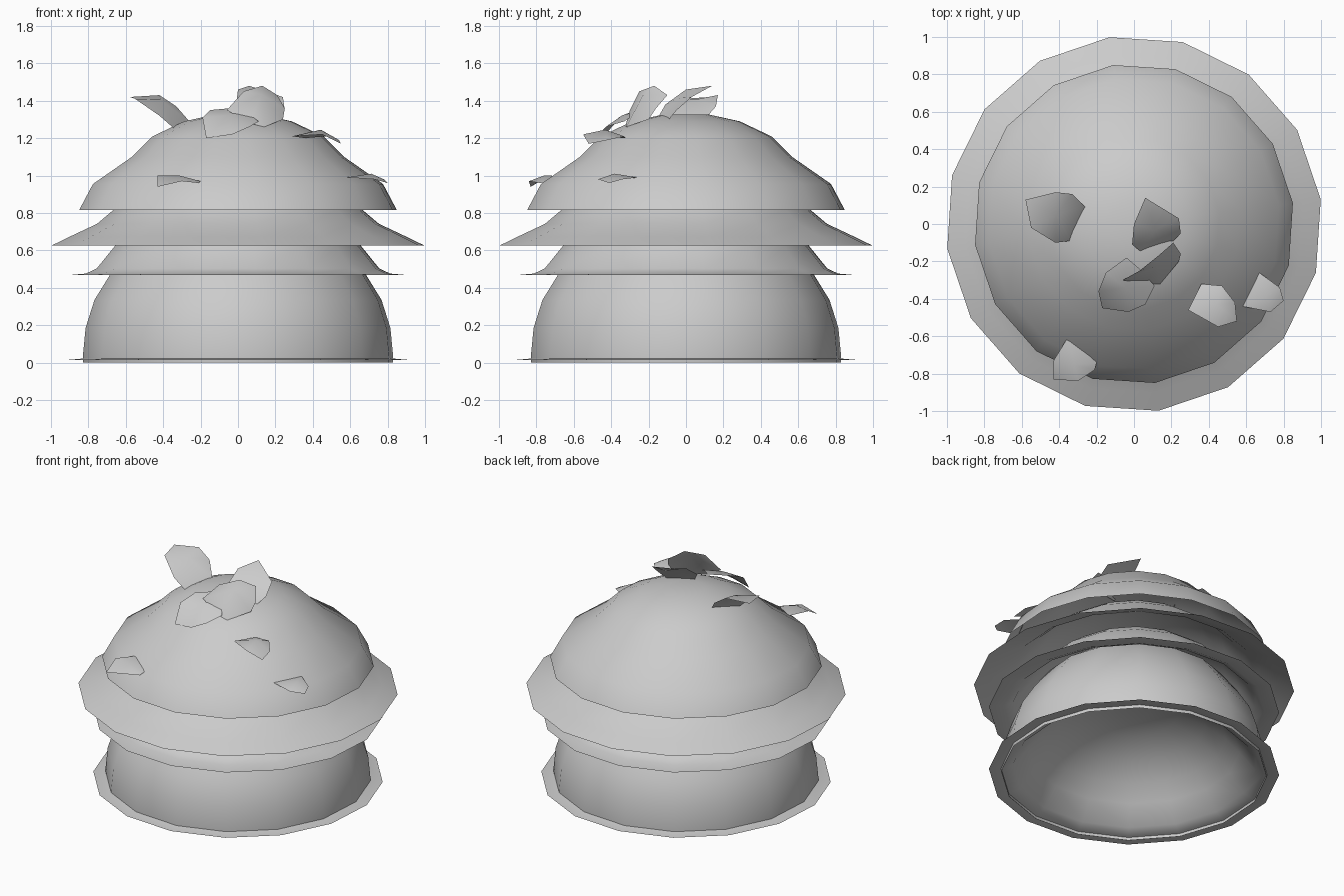
import bpy, bmesh, math
from mathutils import Vector

cube = bpy.data.objects.get("Cube")
if cube:
    bpy.data.objects.remove(cube, do_unlink=True)

SIDES = 16
PHASE = math.radians(7.5)

grey = bpy.data.materials.new("plain_grey")
grey.use_nodes = True
colour = (0.6, 0.6, 0.6, 1)
grey.diffuse_color = colour
grey.node_tree.nodes["Principled BSDF"].inputs["Base Color"].default_value = colour


def finish(name, bm):
    """Turn a bmesh into a smooth shaded object."""
    mesh = bpy.data.meshes.new(name)
    bm.to_mesh(mesh)
    bm.free()
    mesh.materials.append(grey)
    obj = bpy.data.objects.new(name, mesh)
    bpy.context.collection.objects.link(obj)
    bpy.ops.object.select_all(action="DESELECT")
    obj.select_set(True)
    bpy.context.view_layer.objects.active = obj
    bpy.ops.object.shade_smooth_by_angle(angle=math.radians(60))
    return obj


def dome(name, profile, base=0.0):
    """Spin a bottom-to-top (radius, height) profile around z and close its crown."""
    bm = bmesh.new()
    rings = []
    for radius, height in profile:
        ring = []
        for i in range(SIDES):
            a = PHASE + math.tau * i / SIDES
            ring.append(bm.verts.new((radius * math.cos(a), radius * math.sin(a), base + height)))
        rings.append(ring)
    for low, high in zip(rings, rings[1:]):
        for i in range(SIDES):
            j = (i + 1) % SIDES
            bm.faces.new((low[i], low[j], high[j], high[i]))
    bm.faces.new(rings[-1])
    return finish(name, bm)


def scrap(name, outline, lift=0.03):
    """Thin curled leaf: outline in hundredths, fanned to a raised middle."""
    bm = bmesh.new()
    points = [Vector(p) / 100 for p in outline]
    middle = sum(points, Vector()) / len(points)
    centre = bm.verts.new(middle + Vector((0, 0, lift)))
    rim = [bm.verts.new(p) for p in points]
    for a, b in zip(rim, rim[1:] + rim[:1]):
        bm.faces.new((centre, a, b))
    bm.normal_update()
    if sum(f.normal.z for f in bm.faces) < 0:
        bmesh.ops.reverse_faces(bm, faces=bm.faces[:])
    return finish(name, bm)


# Bottom bun: tall open dome
dome("bottom_bun", [(.835, 0), (.837, .03), (.822, .185), (.774, .335), (.69, .47),
                    (.585, .61), (.43, .72), (.28, .785), (.12, .815)])

# Two matching brimmed hats: one lining the bun, one lying over it
brimmed = [(.913, 0), (.82, .008), (.762, .035), (.665, .154), (.58, .25),
           (.45, .345), (.28, .42), (.1, .445)]
dome("foot_filling", brimmed, .015)
dome("lower_filling", brimmed, .468)

# Wide sloping filling
dome("upper_filling", [(1.007, .625), (.91, .672), (.76, .742), (.667, .82),
                       (.57, .92), (.44, 1.01), (.26, 1.08), (.1, 1.11)])

# Top bun: open dome with a small flat crown
dome("top_bun", [(.857, .815), (.782, .955), (.572, 1.1), (.46, 1.21),
                 (.29, 1.29), (.12, 1.327)])

# Leaf scraps scattered over the top bun
scrap("right_leaf", [(-58, 13, 142), (-42, 17, 143), (-33, 16, 137), (-26, 9, 129),
                     (-34, -9, 125), (-42, -10, 132), (-55, -2, 141)], 0.05)
scrap("crown_leaf", [(6, 14, 148), (24, 3, 142), (25, -5, 135), (20, -10, 129),
                     (4, -15, 131), (-1, -11, 138), (0, 0, 146)])
scrap("upright_leaf", [(-6, -30, 135), (3, -25, 145), (13, -17, 148), (21, -10, 143),
                       (25, -16, 136), (24, -20, 130), (14, -32, 126), (6, -32, 128)], 0.07)
scrap("front_leaf", [(-4, -18, 136), (-15, -26, 135), (-19, -36, 131), (-17, -45, 120),
                     (-3, -47, 122), (6, -43, 126), (11, -33, 129), (3, -24, 135)])
scrap("left_leaf", [(36, -32, 120), (47, -33, 121), (54, -42, 119), (55, -52, 117),
                    (45, -55, 122), (29, -46, 121)], 0.045)
scrap("left_edge_leaf", [(58, -44, 99), (67, -26, 99), (78, -34, 98), (80, -41, 96),
                         (73, -47, 98)])
scrap("front_edge_leaf", [(-35, -60, 99), (-20, -74, 97), (-21, -78, 96), (-30, -84, 97),
                          (-43, -83, 94), (-43, -73, 100)])
